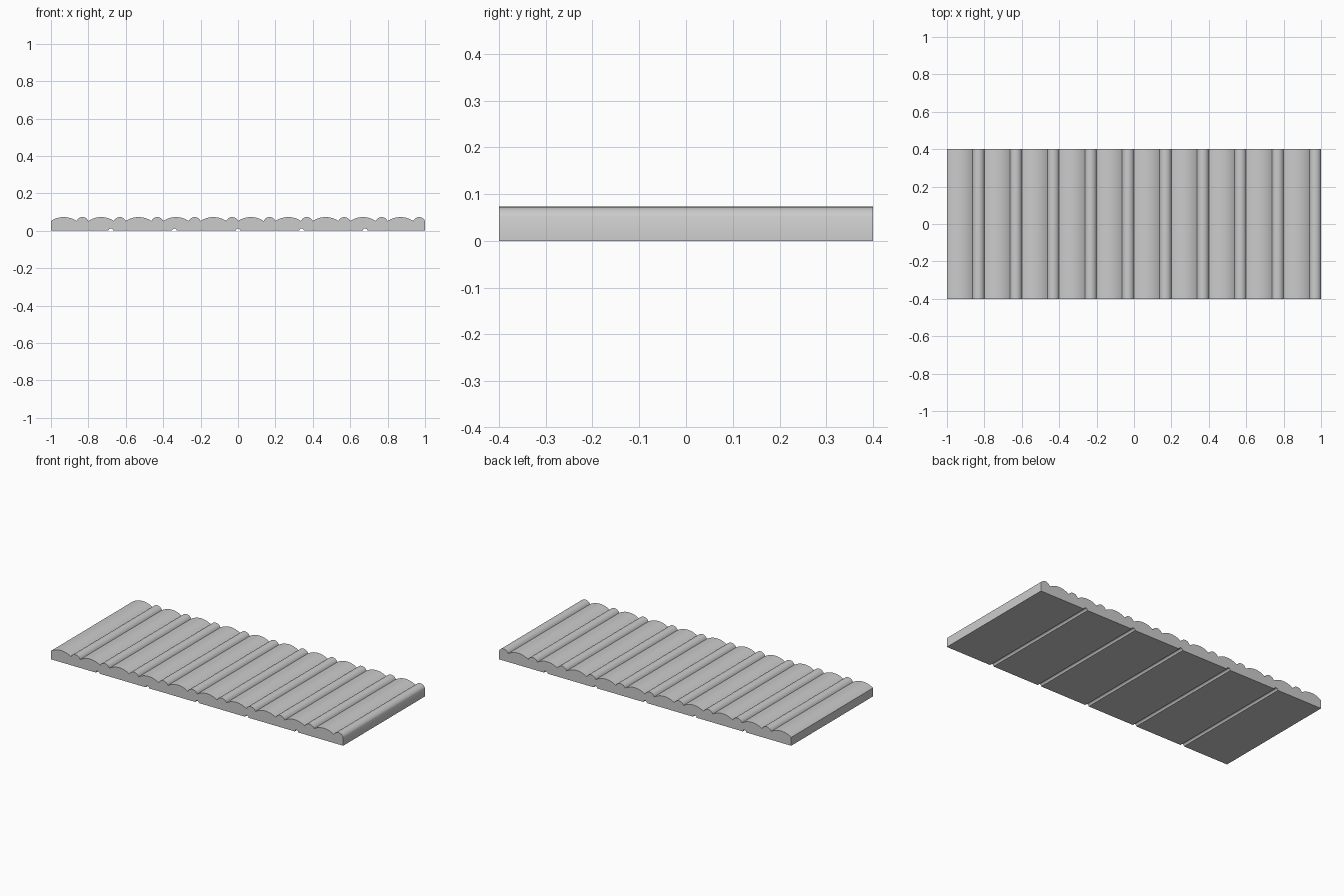
import bpy, bmesh, math

if "Cube" in bpy.data.objects:
    bpy.data.objects.remove(bpy.data.objects["Cube"])

BASE, RISE, DEPTH = 0.052, 0.021, 0.4
PERIOD, WIDE = 0.2, 0.137


def arc(x0, x1, z, height, steps):
    """Points of a circular arc bulging upward from x0 to x1."""
    half = abs(x1 - x0) / 2
    r = (half * half + height * height) / (2 * height)
    a = math.asin(min(1, half / r))
    mid, sign = (x0 + x1) / 2, (1 if x1 > x0 else -1)
    return [(mid + sign * r * math.sin(-a + 2 * a * i / steps),
             z + height - r + r * math.cos(-a + 2 * a * i / steps))
            for i in range(steps + 1)]


# Reeded top: a wide and a narrow bead in each repeat
profile = []
for i in range(10):
    x = -1 + i * PERIOD
    profile += arc(x, x + WIDE, BASE, RISE, 16)[:-1]
    profile += arc(x + WIDE, x + PERIOD, BASE, RISE, 12)[:-1]
profile += [(1, BASE), (1, 0)]

# Flat underside with five half-round drainage grooves
for i in range(2, -3, -1):
    profile += arc(i * 0.34 + 0.012, i * 0.34 - 0.012, 0, 0.012, 10)
profile.append((-1, 0))

# Extrude the profile into the board
bm = bmesh.new()
face = bm.faces.new([bm.verts.new((x, -DEPTH, z)) for x, z in profile])
res = bmesh.ops.extrude_face_region(bm, geom=[face])
moved = [v for v in res["geom"] if isinstance(v, bmesh.types.BMVert)]
bmesh.ops.translate(bm, verts=moved, vec=(0, 2 * DEPTH, 0))
bmesh.ops.recalc_face_normals(bm, faces=bm.faces)
mesh = bpy.data.meshes.new("decking_board")
bm.to_mesh(mesh)
bm.free()
board = bpy.data.objects.new("decking_board", mesh)
bpy.context.collection.objects.link(board)
bpy.context.view_layer.objects.active = board
board.select_set(True)
bpy.ops.object.shade_smooth_by_angle(angle=math.radians(30))
